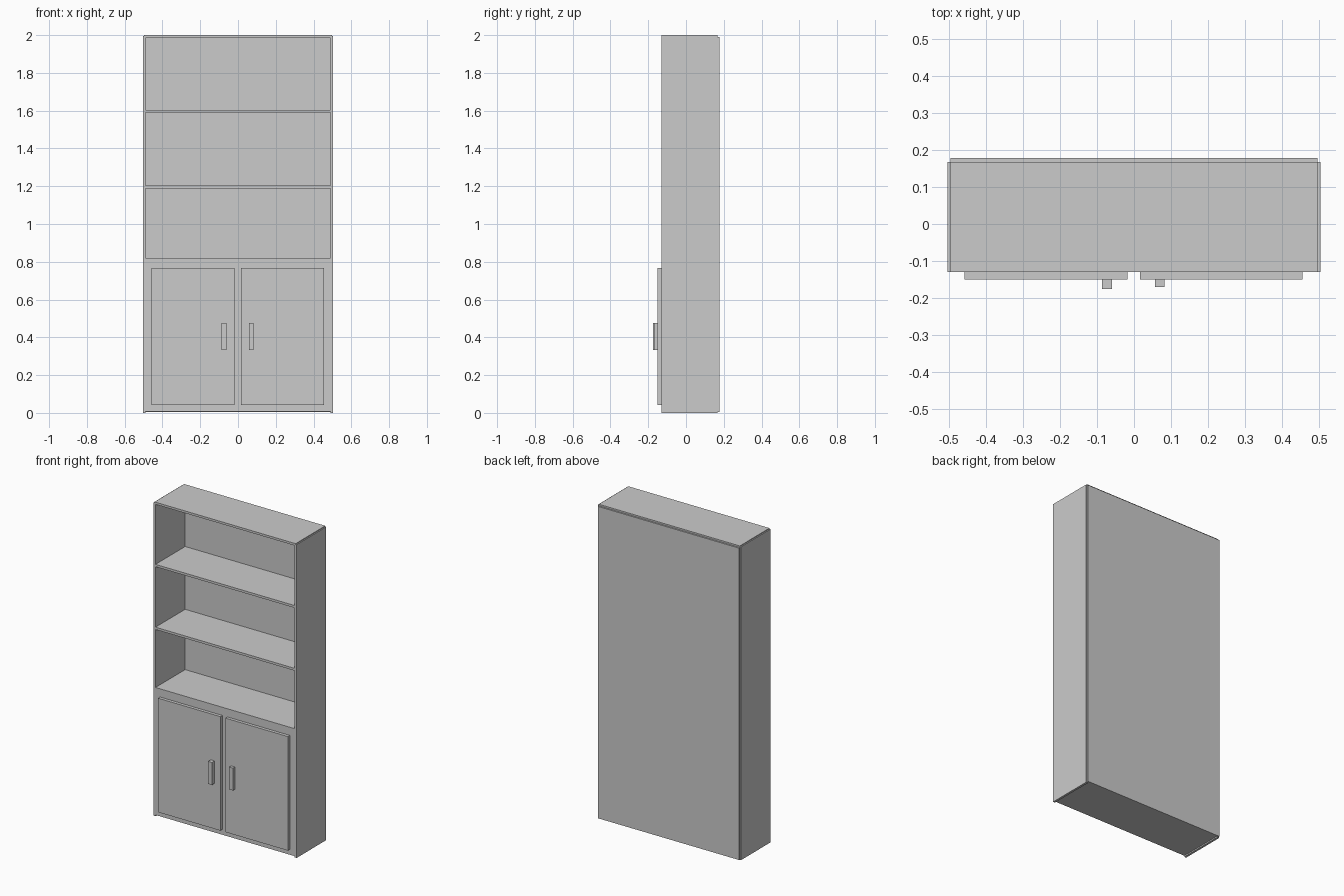
import bpy

if "Cube" in bpy.data.objects:
    bpy.data.objects.remove(bpy.data.objects["Cube"])


def box(name, x0, x1, y0, y1, z0, z1):
    """Axis-aligned box given by its extents."""
    bpy.ops.mesh.primitive_cube_add(size=1)
    ob = bpy.context.object
    ob.name = name
    for v in ob.data.vertices:
        v.co.x = x1 if v.co.x > 0 else x0
        v.co.y = y1 if v.co.y > 0 else y0
        v.co.z = z1 if v.co.z > 0 else z0
    return ob


FRONT, BACK = -0.13, 0.168
INNER, OUTER = 0.49, 0.504

# Side boards
for side, s in (("left", -1), ("right", 1)):
    xs = sorted((s * INNER, s * OUTER))
    box(side + "_side", *xs, FRONT, BACK, 0, 1.995)

# Top board, slightly proud of the sides
box("top_board", -0.497, 0.497, FRONT, BACK, 1.986, 2.0)

# Shelves and the bottom board between the sides
for i, top in enumerate((0.82, 1.204, 1.604)):
    box(f"shelf_{i + 1}", -INNER, INNER, FRONT, BACK, top - 0.015, top)
box("bottom_board", -INNER, INNER, FRONT, BACK, 0.008, 0.022)

# Back panel
box("back_panel", -0.497, 0.497, BACK, 0.178, 0.004, 1.99)

# Cupboard front behind the doors
box("cupboard_front", -INNER, INNER, FRONT, FRONT + 0.015, 0.022, 0.805)

# Doors
box("left_door", -0.458, -0.018, -0.15, FRONT, 0.042, 0.768)
box("right_door", 0.016, 0.456, -0.15, FRONT, 0.042, 0.768)

# Door handles
box("left_handle", -0.087, -0.06, -0.176, -0.15, 0.332, 0.475)
box("right_handle", 0.057, 0.083, -0.17, -0.15, 0.332, 0.475)
